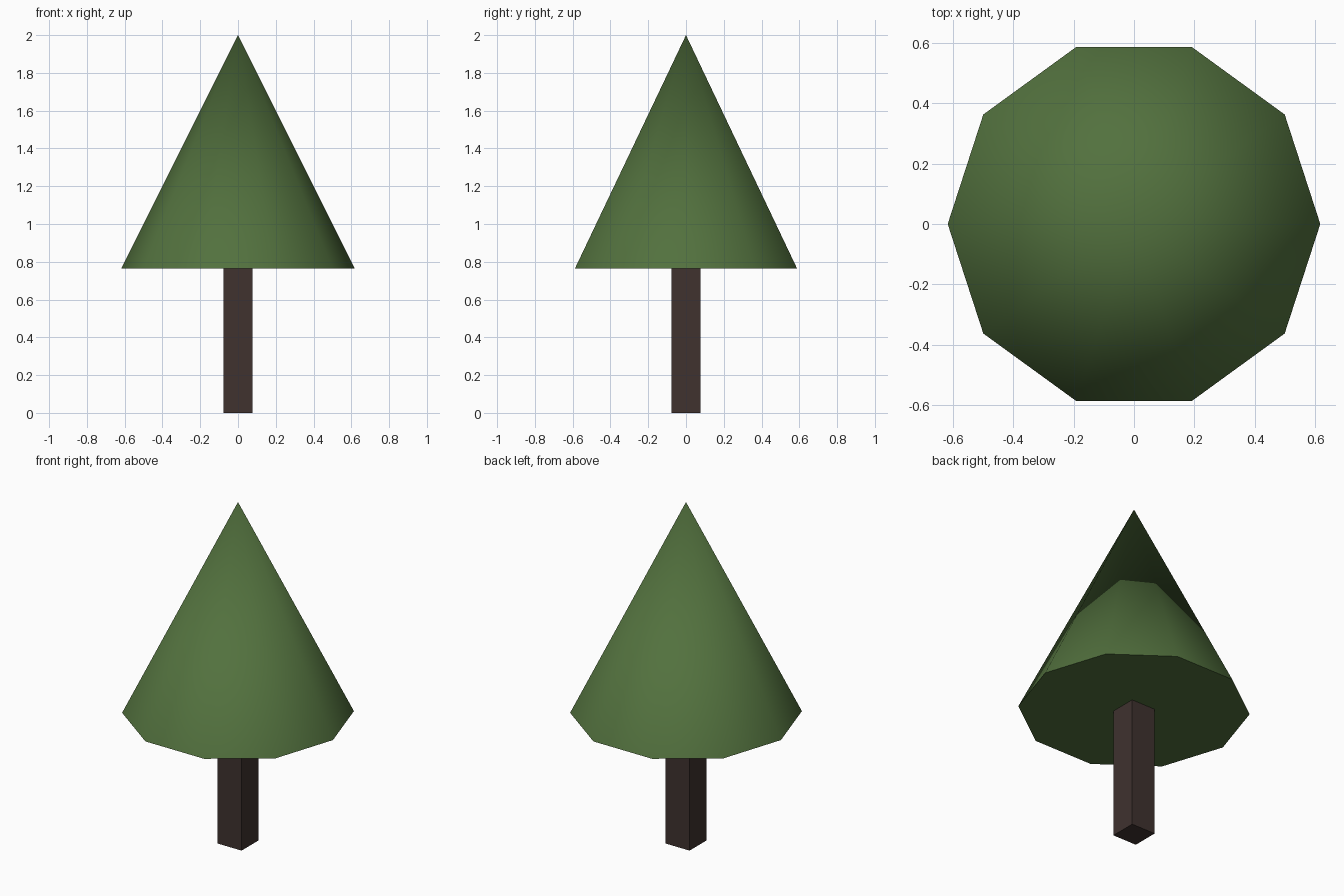
import bpy, bmesh, math

if "Cube" in bpy.data.objects:
    bpy.data.objects.remove(bpy.data.objects["Cube"])

SIDES, RADIUS, BASE_Z, TOP_Z, TRUNK_HALF = 10, 0.618, 0.765, 2.0, 0.078


def add_object(name, bm, color):
    bmesh.ops.recalc_face_normals(bm, faces=bm.faces)
    mesh = bpy.data.meshes.new(name)
    bm.to_mesh(mesh)
    bm.free()
    obj = bpy.data.objects.new(name, mesh)
    bpy.context.collection.objects.link(obj)
    mat = bpy.data.materials.new(name + "_color")
    mat.diffuse_color = (*color, 1)
    mat.use_nodes = True
    mat.node_tree.nodes["Principled BSDF"].inputs["Base Color"].default_value = mat.diffuse_color
    mesh.materials.append(mat)
    return obj


# Trunk: square post reaching the underside of the foliage
bm = bmesh.new()
bmesh.ops.create_cube(bm, size=1)
for v in bm.verts:
    v.co = (v.co.x * 2 * TRUNK_HALF, v.co.y * 2 * TRUNK_HALF, (v.co.z + 0.5) * BASE_Z)
add_object("trunk", bm, (0.05, 0.032, 0.028))

# Foliage: ten-sided closed cone with corners on the x axis
bm = bmesh.new()
ring = [bm.verts.new((RADIUS * math.cos(math.tau * i / SIDES),
                      RADIUS * math.sin(math.tau * i / SIDES), BASE_Z)) for i in range(SIDES)]
tip = bm.verts.new((0, 0, TOP_Z))
for i in range(SIDES):
    bm.faces.new((ring[i], ring[(i + 1) % SIDES], tip))
bm.faces.new(ring[::-1])
foliage = add_object("foliage", bm, (0.085, 0.165, 0.048))

# Smooth sides with a sharp bottom rim
bpy.context.view_layer.objects.active = foliage
foliage.select_set(True)
bpy.ops.object.shade_smooth_by_angle(angle=math.radians(45))
